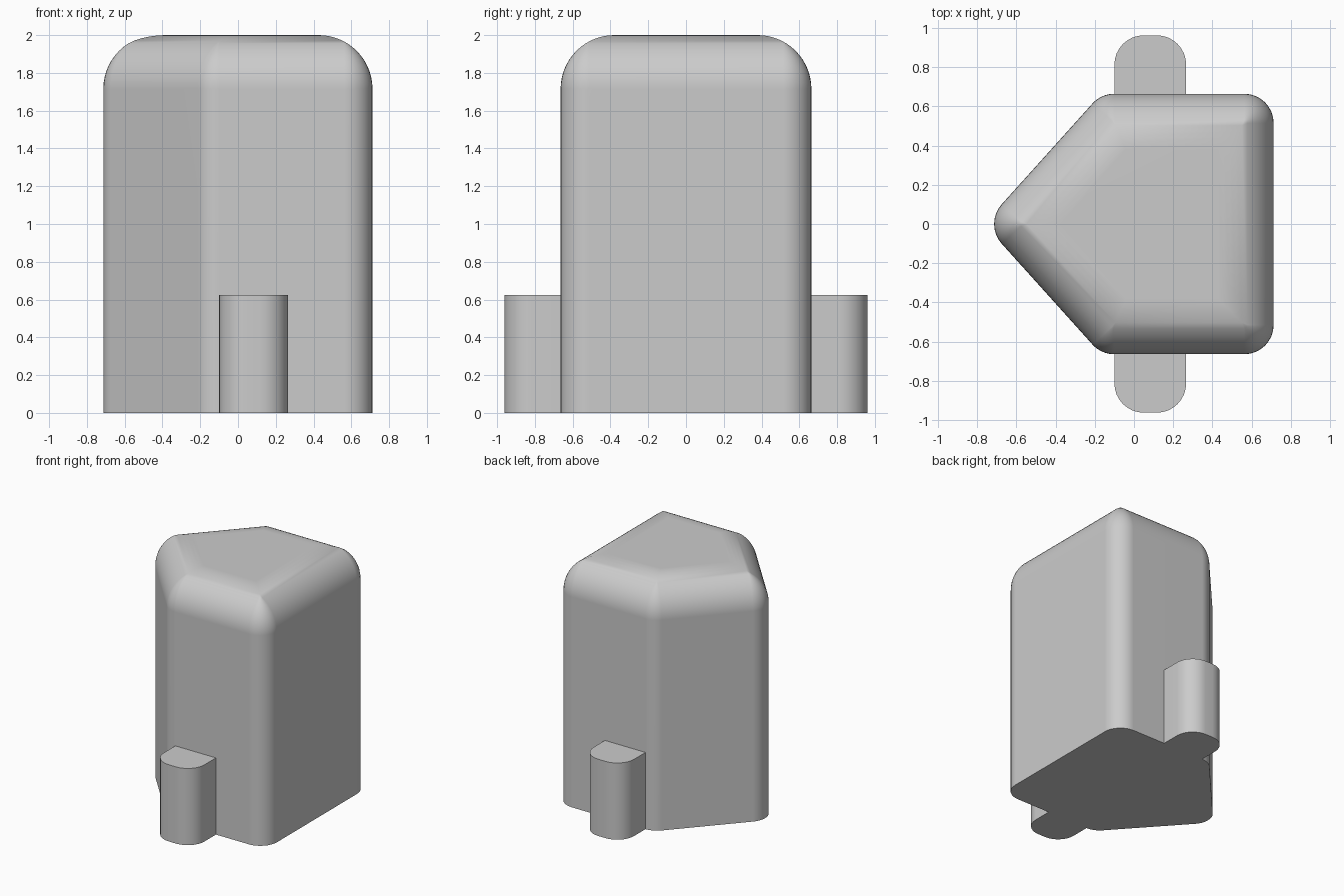
import bpy, bmesh, math
from mathutils import Vector

cube = bpy.data.objects.get("Cube")
if cube:
    bpy.data.objects.remove(cube, do_unlink=True)

# Single plain grey material
grey = bpy.data.materials.new("light_grey")
grey.use_nodes = True
grey.diffuse_color = (0.6, 0.6, 0.6, 1)
grey.node_tree.nodes["Principled BSDF"].inputs["Base Color"].default_value = (0.6, 0.6, 0.6, 1)


def rounded_outline(corners, radii, inset, steps=8):
    """Counter-clockwise polygon moved inward, with the corners rounded."""
    points = []
    count = len(corners)
    for i, (corner, radius) in enumerate(zip(corners, radii)):
        p = Vector(corner)
        before = (p - Vector(corners[i - 1])).normalized()
        after = (Vector(corners[(i + 1) % count]) - p).normalized()
        n1 = Vector((before.y, -before.x))
        n2 = Vector((after.y, -after.x))
        centre = p - (n1 + n2) * max(radius, inset) / (1 + n1.dot(n2))
        rho = max(radius - inset, 0)
        start = math.atan2(n1.y, n1.x)
        turn = math.acos(max(-1, min(1, n1.dot(n2))))
        for s in range(steps + 1):
            a = start + turn * s / steps
            points.append(centre + rho * Vector((math.cos(a), math.sin(a))))
    return points


def build_column(name, corners, radii, levels):
    """Stack outlines at (height, inset) levels and close both ends."""
    bm = bmesh.new()
    rings = [[bm.verts.new((p.x, p.y, z)) for p in rounded_outline(corners, radii, d)]
             for z, d in levels]
    for low, high in zip(rings, rings[1:]):
        for j in range(len(low)):
            k = (j + 1) % len(low)
            bm.faces.new((low[j], low[k], high[k], high[j]))
    bm.faces.new(rings[0][::-1])
    bm.faces.new(rings[-1])
    bmesh.ops.remove_doubles(bm, verts=bm.verts, dist=1e-4)
    bmesh.ops.recalc_face_normals(bm, faces=bm.faces)
    mesh = bpy.data.meshes.new(name)
    bm.to_mesh(mesh)
    bm.free()
    mesh.materials.append(grey)
    obj = bpy.data.objects.new(name, mesh)
    bpy.context.collection.objects.link(obj)
    bpy.ops.object.select_all(action='DESELECT')
    obj.select_set(True)
    bpy.context.view_layer.objects.active = obj
    bpy.ops.object.shade_smooth_by_angle(angle=math.radians(60))
    weighted = obj.modifiers.new("flat_walls", 'WEIGHTED_NORMAL')
    weighted.keep_sharp = True
    return obj


# Five-sided body with a rounded top rim
R = 0.285
HEIGHT = 2.0
rim = [(HEIGHT - R + R * math.sin(t), R * (1 - math.cos(t)))
       for t in (math.pi / 2 * i / 14 for i in range(15))]
body = [(-0.765, 0), (-0.167, -0.664), (0.712, -0.664), (0.712, 0.664), (-0.167, 0.664)]
build_column("body", body, [0.15] * 5, [(0, 0)] + rim)

# Low lug on each side, rounded on its outer corners
X0, X1, INNER, OUTER, TOP = -0.1, 0.266, 0.66, 0.962, 0.625
lug_levels = [(0, 0), (TOP, 0)]
build_column("front_lug", [(X0, -OUTER), (X1, -OUTER), (X1, -INNER), (X0, -INNER)],
             [0.15, 0.15, 0, 0], lug_levels)
build_column("back_lug", [(X0, INNER), (X1, INNER), (X1, OUTER), (X0, OUTER)],
             [0, 0, 0.15, 0.15], lug_levels)
